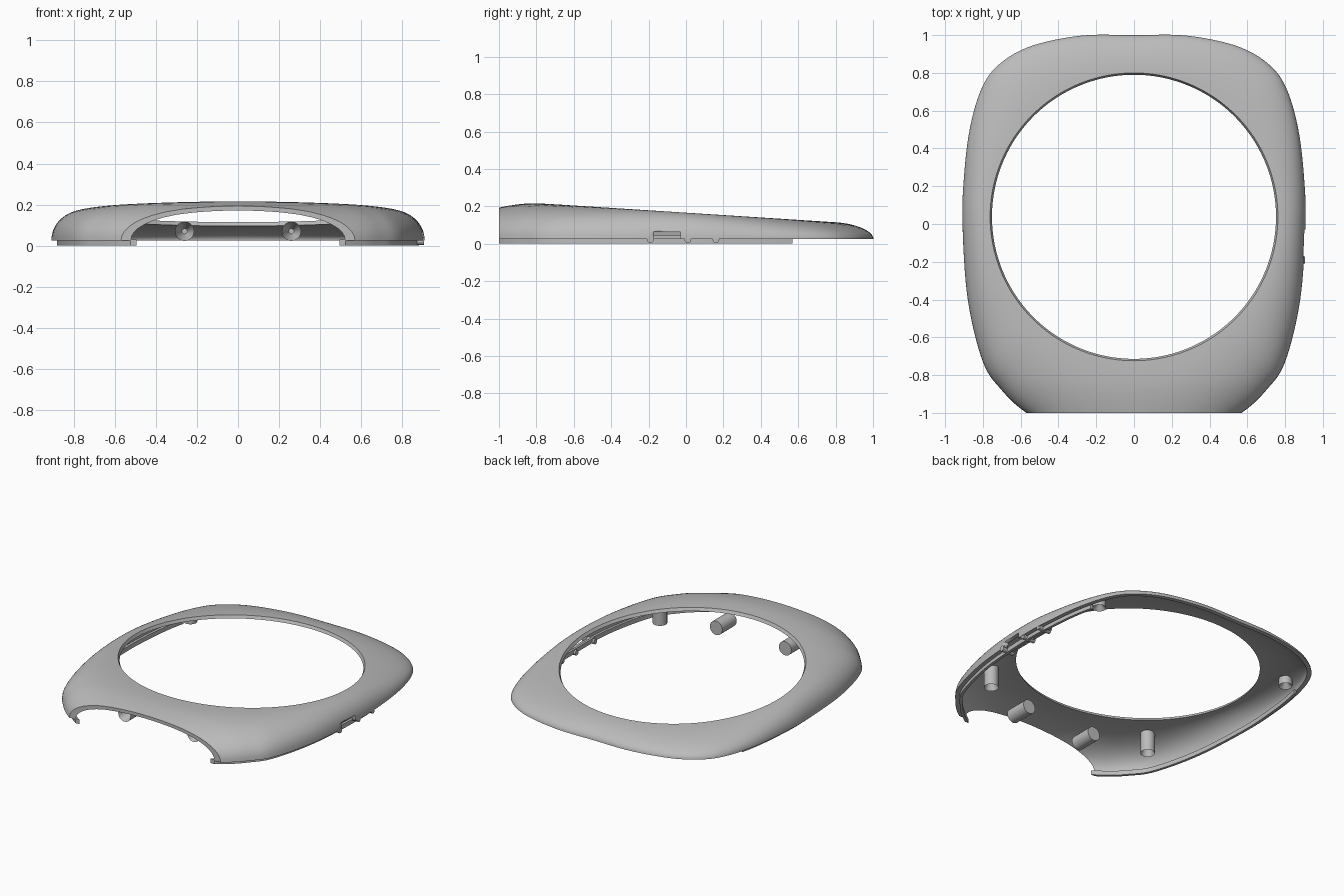
import bpy, bmesh, math
from mathutils import Vector, Matrix

cube = bpy.data.objects.get("Cube")
if cube:
    bpy.data.objects.remove(cube, do_unlink=True)

grey = bpy.data.materials.new("plain grey")
grey.use_nodes = True
colour = (0.5, 0.5, 0.5, 1)
grey.diffuse_color = colour
grey.node_tree.nodes["Principled BSDF"].inputs["Base Color"].default_value = colour

HOLE = Vector((0, 0.038))
RADIUS = 0.762
BASE = 0.024


def finish(name, bm, angle=35):
    bmesh.ops.recalc_face_normals(bm, faces=bm.faces)
    mesh = bpy.data.meshes.new(name)
    bm.to_mesh(mesh)
    bm.free()
    mesh.materials.append(grey)
    obj = bpy.data.objects.new(name, mesh)
    bpy.context.collection.objects.link(obj)
    bpy.ops.object.select_all(action="DESELECT")
    obj.select_set(True)
    bpy.context.view_layer.objects.active = obj
    bpy.ops.object.shade_smooth_by_angle(angle=math.radians(angle))
    return obj


def catmull(points, steps):
    pts = [Vector(p) for p in points]
    out = []
    for i in range(1, len(pts) - 2):
        a, b, c, d = pts[i - 1:i + 3]
        for s in range(steps):
            t = s / steps
            out.append(0.5 * (2 * b + (c - a) * t + (2 * a - 5 * b + 4 * c - d) * t * t
                              + (3 * b - a - 3 * c + d) * t ** 3))
    return out + [pts[-2]]


# Outline, back to front; the rounded front is trimmed off later
half = [(-0.28, 1), (0, 1), (0.28, 0.997), (0.55, 0.94), (0.72, 0.84), (0.81, 0.71),
        (0.87, 0.5), (0.9, 0.25), (0.908, 0), (0.88, -0.4), (0.8, -0.73),
        (0.7, -0.88), (0.57, -1), (0.3, -1.17), (0, -1.24), (-0.3, -1.17)]
right_half = catmull(half, 8)
outline = right_half + [Vector((-p.x, p.y)) for p in reversed(right_half[1:-1])]


def inset(i, d):
    along = outline[(i + 1) % len(outline)] - outline[i - 1]
    return outline[i] + Vector((along.y, -along.x)).normalized() * d


def loft(sections):
    bm = bmesh.new()
    rings = [[bm.verts.new(p) for p in s] for s in sections]
    count = len(rings[0])
    for i, ring in enumerate(rings):
        nxt = rings[(i + 1) % len(rings)]
        for j in range(count):
            k = (j + 1) % count
            bm.faces.new((ring[j], ring[k], nxt[k], nxt[j]))
    return bm


def trim(bm, y, side):
    geom = bm.verts[:] + bm.edges[:] + bm.faces[:]
    bmesh.ops.bisect_plane(bm, geom=geom, plane_co=(0, y, 0), plane_no=(0, side, 0),
                           clear_outer=True)
    bmesh.ops.holes_fill(bm, edges=[e for e in bm.edges if e.is_boundary])


def wall(edge, radius, drop, steps=14):
    # Rounded cross-section from the base edge up to the hole rim
    out = (edge - HOLE).normalized()
    rim = HOLE + out * radius
    points = []
    for s in range(steps + 1):
        a = s / steps * math.pi / 2
        n = 2.1
        f = 1 - math.cos(a) ** (2 / n)
        rise = math.sin(a) ** (2 / n)
        p = edge.lerp(rim, f)
        top = 0.166 - 0.064 * max(p.y, -0.85) - drop
        points.append((p.x, p.y, BASE + (top - BASE) * rise))
    return points


# Shell
sections = []
for i in range(len(outline)):
    outer = wall(outline[i], RADIUS, 0)
    inner = wall(inset(i, -0.028), RADIUS - 0.01, 0.02)
    if (Vector(inner[0]).xy - HOLE).length > (outline[i] - HOLE).length:
        inner = wall(inset(i, 0.028), RADIUS - 0.01, 0.02)
    sections.append(outer + inner[::-1])
bm = loft(sections)
trim(bm, -1, -1)
shell = finish("shell", bm)

# Side port cut through the left wall
bm = bmesh.new()
bmesh.ops.create_cube(bm, size=1, matrix=Matrix.Translation((0.9, -0.1, 0.043))
                      @ Matrix.Diagonal((0.2, 0.14, 0.042, 1)))
cutter = finish("port_cutter", bm)
cutter.hide_render = True
mod = shell.modifiers.new("port", "BOOLEAN")
mod.operation = "DIFFERENCE"
mod.solver = "EXACT"
mod.object = cutter
bpy.context.view_layer.objects.active = shell
bpy.ops.object.modifier_apply(modifier=mod.name)
bpy.data.objects.remove(cutter, do_unlink=True)

# Locating lip under the base edge
sign = -1 if (inset(40, -0.03) - HOLE).length < (outline[40] - HOLE).length else 1
sections = []
for i in range(len(outline)):
    a, b = inset(i, sign * 0.027), inset(i, sign * 0.045)
    sections.append([(a.x, a.y, 0), (a.x, a.y, 0.03), (b.x, b.y, 0.03), (b.x, b.y, 0)])
bm = loft(sections)
trim(bm, -1, -1)
trim(bm, 0.57, 1)
finish("base_lip", bm)


def post(name, tip, direction, length, radius):
    # Round post with a screw hole sunk into its tip
    d = Vector(direction)
    bm = bmesh.new()
    bmesh.ops.create_cone(bm, cap_ends=True, segments=28, radius1=radius,
                          radius2=radius, depth=length)
    bm.faces.ensure_lookup_table()
    end = min(bm.faces, key=lambda f: f.calc_center_median().z)
    bmesh.ops.inset_region(bm, faces=[end], thickness=radius - 0.013)
    bmesh.ops.translate(bm, verts=end.verts[:], vec=(0, 0, length * 0.6))
    turn = Vector((0, 0, 1)).rotation_difference(d).to_matrix().to_4x4()
    bm.transform(Matrix.Translation(Vector(tip) + d * length / 2) @ turn)
    finish(name, bm)


for side, s in (("left", 1), ("right", -1)):
    post("front_post_" + side, (s * 0.63, -0.62, 0.035), (0, 0, 1), 0.14, 0.045)
    post("back_post_" + side, (s * 0.75, 0.56, 0.035), (0, 0, 1), 0.052, 0.042)
    post("pin_" + side, (s * 0.26, -0.85, 0.07), (0, 1, 0), 0.155, 0.047)

# Catches beside the port
for i, y in enumerate((-0.19, 0.01, 0.16)):
    bm = bmesh.new()
    bmesh.ops.create_cone(bm, cap_ends=True, segments=16, radius1=0.018, radius2=0.018,
                          depth=0.09, matrix=Matrix.Translation((0.86, y, 0.022))
                          @ Matrix.Rotation(math.pi / 2, 4, "Y"))
    finish("catch_%d" % (i + 1), bm)
bm = bmesh.new()
bmesh.ops.create_cube(bm, size=1, matrix=Matrix.Translation((0.835, 0, 0.03))
                      @ Matrix.Diagonal((0.015, 0.4, 0.03, 1)))
finish("catch_rail", bm)
